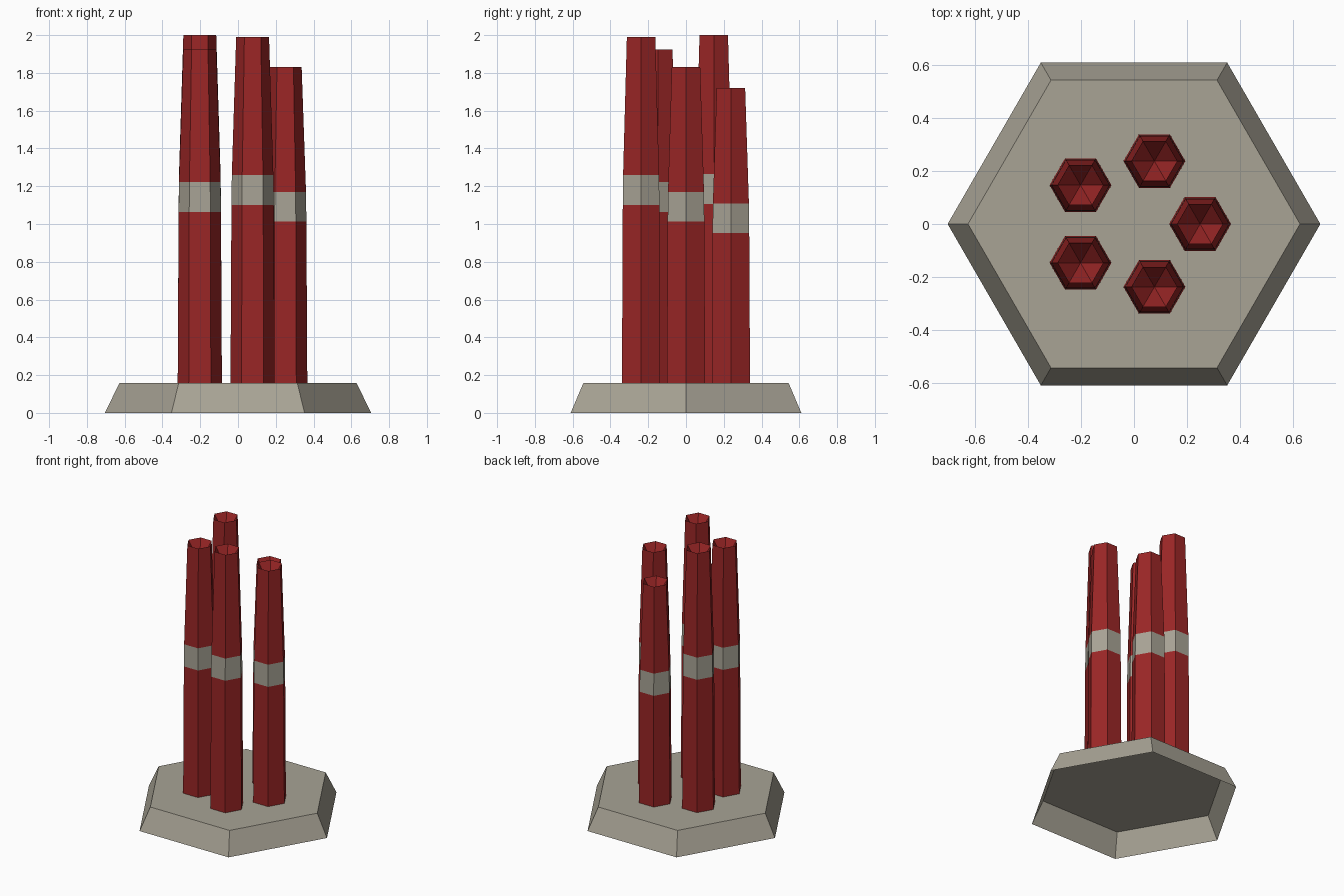
import bpy
import bmesh
from math import cos, sin, tau

if "Cube" in bpy.data.objects:
    bpy.data.objects.remove(bpy.data.objects["Cube"], do_unlink=True)


def make_material(name, color):
    mat = bpy.data.materials.new(name)
    mat.use_nodes = True
    mat.diffuse_color = color
    bsdf = next(n for n in mat.node_tree.nodes if n.type == "BSDF_PRINCIPLED")
    bsdf.inputs["Base Color"].default_value = color
    return mat


stone = make_material("warm_grey", (0.392, 0.367, 0.301, 1))
brick = make_material("dark_red", (0.323, 0.019, 0.019, 1))
SIDES = 6


def hex_tower(name, profile, location, materials, band=None):
    """Loft hexagons along (radius, z) points; radius 0 closes with a fan."""
    bm = bmesh.new()
    previous = None
    for level, (radius, z) in enumerate(profile):
        count = SIDES if radius else 1
        ring = [bm.verts.new((radius * cos(tau * i / SIDES),
                              radius * sin(tau * i / SIDES), z))
                for i in range(count)]
        if previous:
            for i in range(SIDES):
                j = (i + 1) % SIDES
                corners = [previous[i], previous[j]]
                corners += [ring[j], ring[i]] if radius else ring
                face = bm.faces.new(corners)
                face.material_index = int(level == band)
        previous = ring
    if len(previous) == SIDES:
        bm.faces.new(previous)
    mesh = bpy.data.meshes.new(name)
    bm.to_mesh(mesh)
    bm.free()
    for mat in materials:
        mesh.materials.append(mat)
    obj = bpy.data.objects.new(name, mesh)
    obj.location = location
    bpy.context.collection.objects.link(obj)
    return obj


# Flared plinth, hollow and open underneath
BASE_TOP = 0.157
hex_tower("plinth", [(0.705, 0), (0.628, BASE_TOP)], (0, 0, 0), [stone])

# Five tapered chimneys in a ring, each with a grey band and a sunken top
heights = [1.83, 1.72, 2.0, 1.925, 1.99]
for n, height in enumerate(heights):
    angle = tau * n / len(heights)
    band_low = height * 0.553
    profile = [
        (0.117, BASE_TOP),
        (0.112, band_low),
        (0.110, band_low + 0.158),
        (0.087, height),
        (0, height - 0.14),
    ]
    hex_tower(f"chimney_{n + 1}", profile,
              (0.25 * cos(angle), 0.25 * sin(angle), 0),
              [brick, stone], band=2)
